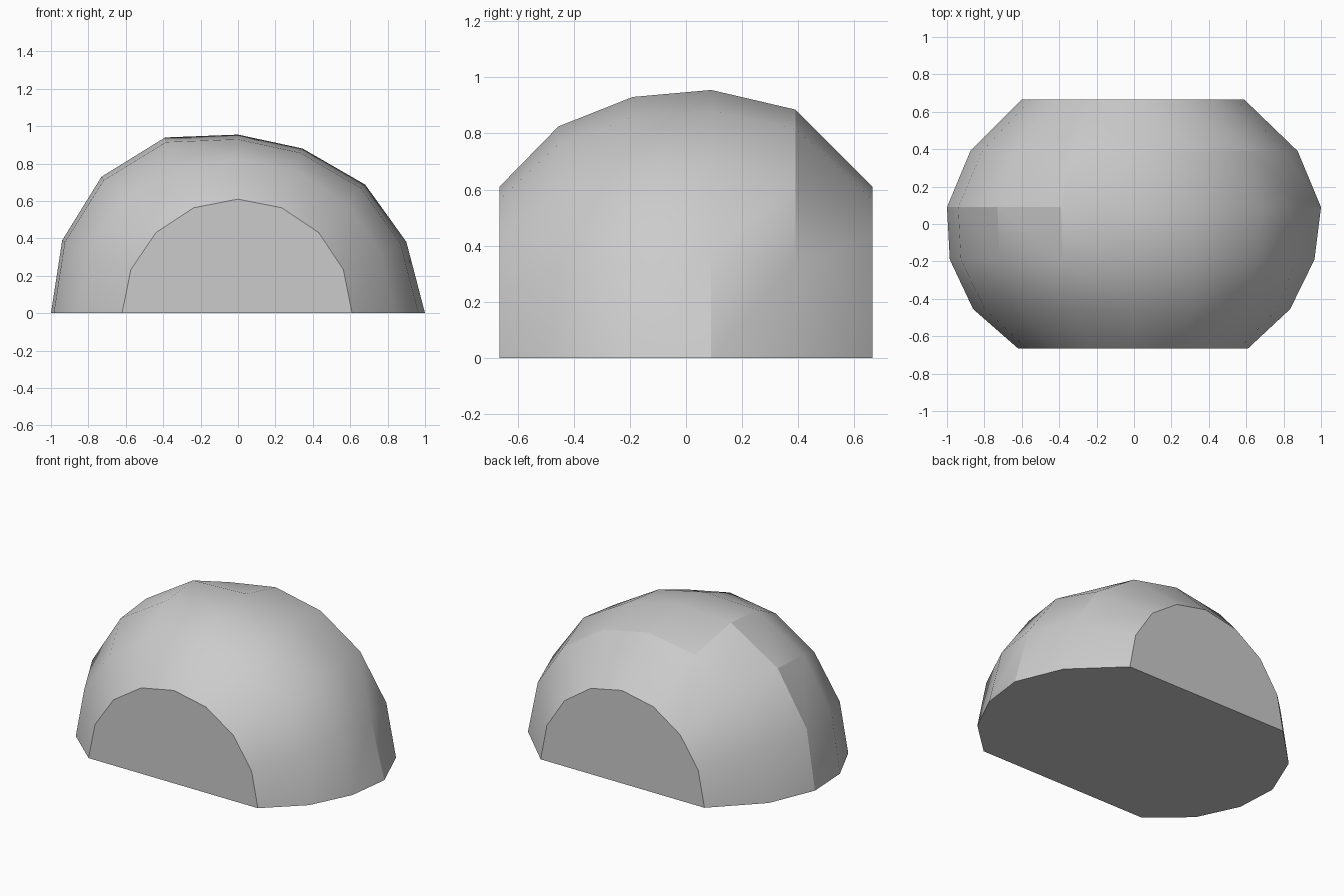
import bpy, bmesh, math

cube = bpy.data.objects.get("Cube")
if cube:
    bpy.data.objects.remove(cube, do_unlink=True)

# Single grey material
grey = bpy.data.materials.new("light_grey")
grey.use_nodes = True
colour = (0.6, 0.6, 0.6, 1.0)
grey.diffuse_color = colour
bsdf = next(n for n in grey.node_tree.nodes if n.type == 'BSDF_PRINCIPLED')
bsdf.inputs["Base Color"].default_value = colour

# Arch sections along y: y, left-hand reach, right-hand reach, height, unevenness
RINGS = [
    (-0.665, 0.62, 0.61, 0.61, 0.0),
    (-0.455, 0.86, 0.835, 0.825, 0.3),
    (-0.19, 0.985, 0.965, 0.93, 1.0),
    (0.09, 1.0, 1.0, 0.955, 1.0),
    (0.39, 0.875, 0.875, 0.885, 0.2),
    (0.665, 0.60, 0.59, 0.61, 0.0),
]
# Uneven unit arch, from +x over the top to -x
UNEVEN = [(1, 0), (0.90, 0.40), (0.68, 0.72), (0.345, 0.922), (0, 1),
          (-0.39, 0.984), (-0.73, 0.764), (-0.94, 0.408), (-1, 0)]


def arch_point(i, ring):
    """Point i of a section, blended between a round and an uneven arch."""
    y, neg, pos, top, w = ring
    a = math.pi * i / 8
    x = math.cos(a) * (1 - w) + UNEVEN[i][0] * w
    z = math.sin(a) * (1 - w) + UNEVEN[i][1] * w
    return (x * (neg if x < 0 else pos), y, 0.0 if i in (0, 8) else z * top)


# Faceted half dome with cut-off ends and a flat underside
bm = bmesh.new()
rings = [[bm.verts.new(arch_point(i, r)) for i in range(9)] for r in RINGS]
for a, b in zip(rings, rings[1:]):
    for i in range(8):
        bm.faces.new((a[i], b[i], b[i + 1], a[i + 1]))
bm.faces.new(rings[0])
bm.faces.new(rings[-1][::-1])
bm.faces.new([r[0] for r in rings] + [r[8] for r in reversed(rings)])
bmesh.ops.recalc_face_normals(bm, faces=bm.faces[:])

mesh = bpy.data.meshes.new("half_dome")
bm.to_mesh(mesh)
bm.free()
mesh.materials.append(grey)
dome = bpy.data.objects.new("half_dome", mesh)
bpy.context.collection.objects.link(dome)

# Smooth the curved shell, keep the ends and base crisp
bpy.ops.object.select_all(action='DESELECT')
dome.select_set(True)
bpy.context.view_layer.objects.active = dome
bpy.ops.object.shade_smooth_by_angle(angle=math.radians(26))
